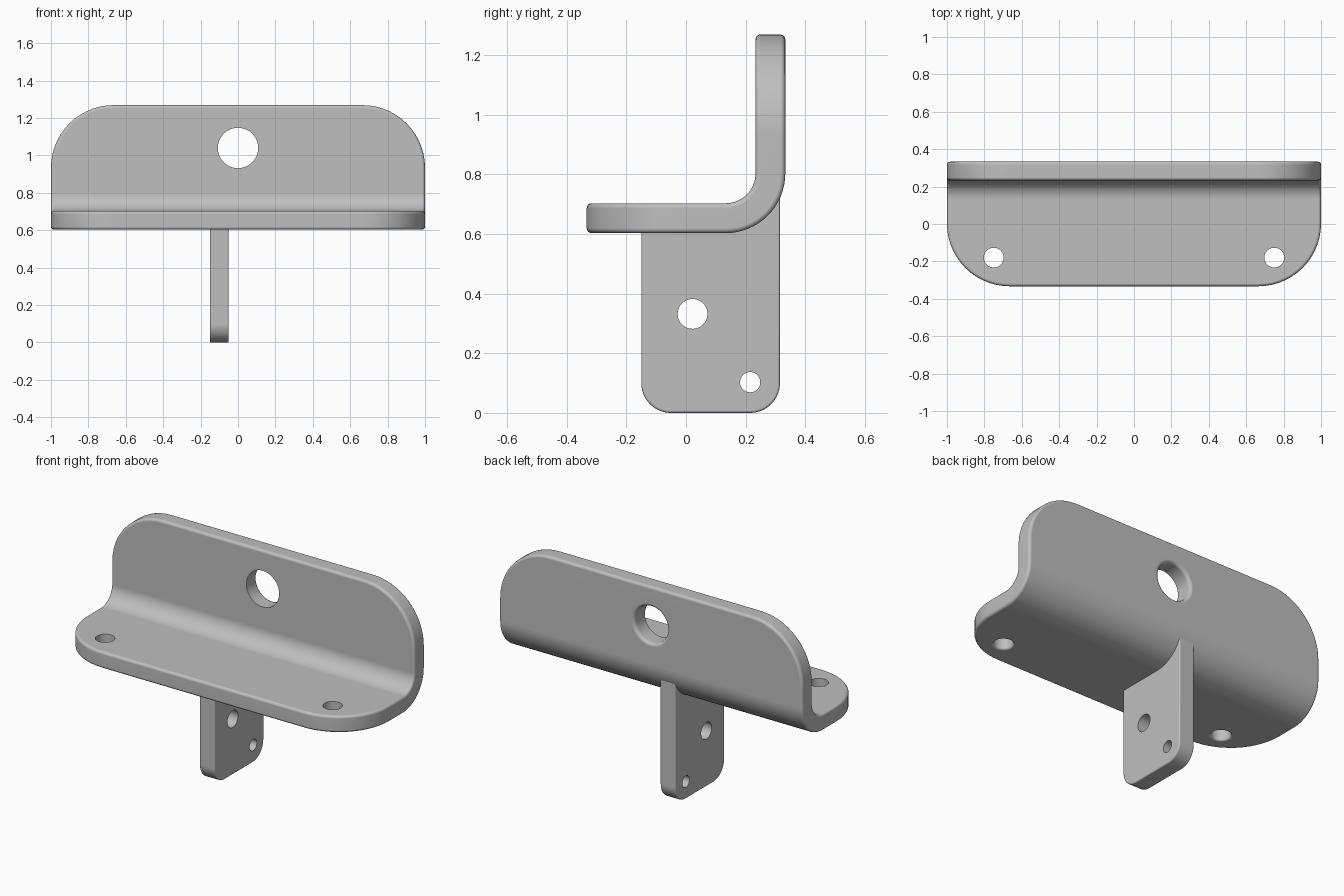
import bpy
import bmesh
from math import cos, sin, pi, radians, asin
from mathutils import Vector

cube = bpy.data.objects.get("Cube")
if cube:
    bpy.data.objects.remove(cube, do_unlink=True)

steel = bpy.data.materials.new("light grey metal")
steel.use_nodes = True
GREY = (0.52, 0.52, 0.52, 1)
steel.diffuse_color = GREY
steel.node_tree.nodes["Principled BSDF"].inputs["Base Color"].default_value = GREY

THICK = 0.1
BEND_Y, BEND_Z, INNER = 0.133, 0.803, 0.1    # bend axis and inside radius
FLAT, ARC = 0.466, 0.236                     # flange length, bend length


def arc(cx, cy, r, start, end, n=14):
    return [(cx + r * cos(radians(start + (end - start) * i / n)),
             cy + r * sin(radians(start + (end - start) * i / n)))
            for i in range(n + 1)]


def slab(outline, bevel, keep_square=lambda e: False):
    """Extrude an outline by the plate thickness and round its rims."""
    bm = bmesh.new()
    face = bm.faces.new([bm.verts.new((u, v, 0)) for u, v in outline])
    new = bmesh.ops.extrude_face_region(bm, geom=[face])["geom"]
    for v in new:
        if isinstance(v, bmesh.types.BMVert):
            v.co.z = THICK
    bmesh.ops.recalc_face_normals(bm, faces=bm.faces)
    rims = [e for e in bm.edges
            if abs(e.verts[0].co.z - e.verts[1].co.z) < 1e-5 and not keep_square(e)]
    bmesh.ops.bevel(bm, geom=rims, offset=bevel, segments=4, profile=0.5, affect='EDGES')
    return bm


def make_object(name, bm):
    bmesh.ops.recalc_face_normals(bm, faces=bm.faces)
    mesh = bpy.data.meshes.new(name)
    bm.to_mesh(mesh)
    bm.free()
    mesh.materials.append(steel)
    obj = bpy.data.objects.new(name, mesh)
    bpy.context.collection.objects.link(obj)
    return obj


def drill(obj, entry, direction, radius, flare=0.0):
    """Cut a hole from the entry face; the far rim is rounded by flare."""
    profile = [(radius, -0.05), (radius, THICK - flare)]
    if flare:
        profile += [(radius + flare * (1 - cos(i * pi / 8)),
                     THICK - flare + flare * sin(i * pi / 8)) for i in range(1, 5)]
    profile.append((profile[-1][0], THICK + 0.05))
    turn = Vector(direction).to_track_quat('Z', 'Y')
    bm = bmesh.new()
    n = 40
    rings = [[bm.verts.new(Vector(entry) + turn @ Vector(
        (r * cos(2 * pi * k / n), r * sin(2 * pi * k / n), h))) for k in range(n)]
        for r, h in profile]
    for a, b in zip(rings, rings[1:]):
        for k in range(n):
            bm.faces.new((a[k], a[(k + 1) % n], b[(k + 1) % n], b[k]))
    bm.faces.new(rings[0])
    bm.faces.new(rings[-1])
    cutter = make_object("hole_cutter", bm)
    cutter.hide_render = True
    mod = obj.modifiers.new("hole", 'BOOLEAN')
    mod.object = cutter
    mod.solver = 'EXACT'
    bpy.context.view_layer.objects.active = obj
    bpy.ops.object.modifier_apply(modifier=mod.name)
    bpy.data.objects.remove(cutter, do_unlink=True)


def finish(obj):
    bpy.ops.object.select_all(action='DESELECT')
    obj.select_set(True)
    bpy.context.view_layer.objects.active = obj
    bpy.ops.object.shade_smooth_by_angle(angle=radians(35))
    mod = obj.modifiers.new("flat faces", 'WEIGHTED_NORMAL')
    mod.keep_sharp = True


# Bent plate: rounded rectangle, sliced across the bend, then folded upright
length, r = 2 * FLAT + ARC, 0.335
outline = (arc(1 - r, r, r, -90, 0) + arc(1 - r, length - r, r, 0, 90)
           + arc(r - 1, length - r, r, 90, 180) + arc(r - 1, r, r, 180, 270))
bm = slab(outline, 0.016)
steps = 16
for i in range(steps + 1):
    bmesh.ops.bisect_plane(bm, geom=bm.verts[:] + bm.edges[:] + bm.faces[:],
                           plane_co=(0, FLAT + ARC * i / steps, 0), plane_no=(0, 1, 0))
for v in bm.verts:
    x, s, t = v.co
    before = min(s - FLAT, 0)
    after = max(s - FLAT - ARC, 0)
    a = min(max((s - FLAT) / ARC, 0), 1) * pi / 2
    v.co = (x, BEND_Y + (INNER + t) * sin(a) + before,
            BEND_Z - (INNER + t) * cos(a) + after)
plate = make_object("bent_plate", bm)
drill(plate, (0, BEND_Y + INNER, 1.04), (0, 1, 0), 0.108, 0.02)
for side in (-1, 1):
    drill(plate, (side * 0.75, -0.18, BEND_Z - INNER), (0, 0, -1), 0.053, 0.012)
finish(plate)

# Mounting tab: its top edge follows the underside of the bend
front, back, rc, reach = -0.15, 0.315, 0.1, 0.19
end = -90 + asin((back - BEND_Y) / reach) * 180 / pi
outline = (arc(front + rc, rc, rc, 180, 270) + arc(back - rc, rc, rc, 270, 360)
           + arc(BEND_Y, BEND_Z, reach, end, -90) + [(front, BEND_Z - reach)])
bm = slab(outline, 0.008,
          lambda e: min(v.co.y for v in e.verts) > BEND_Z - reach - 0.001)
for v in bm.verts:
    y, z, t = v.co
    v.co = (t - 0.15, y, z)
tab = make_object("mounting_tab", bm)
drill(tab, (-0.15, 0.022, 0.332), (1, 0, 0), 0.05)
drill(tab, (-0.15, 0.215, 0.103), (1, 0, 0), 0.034)
finish(tab)
